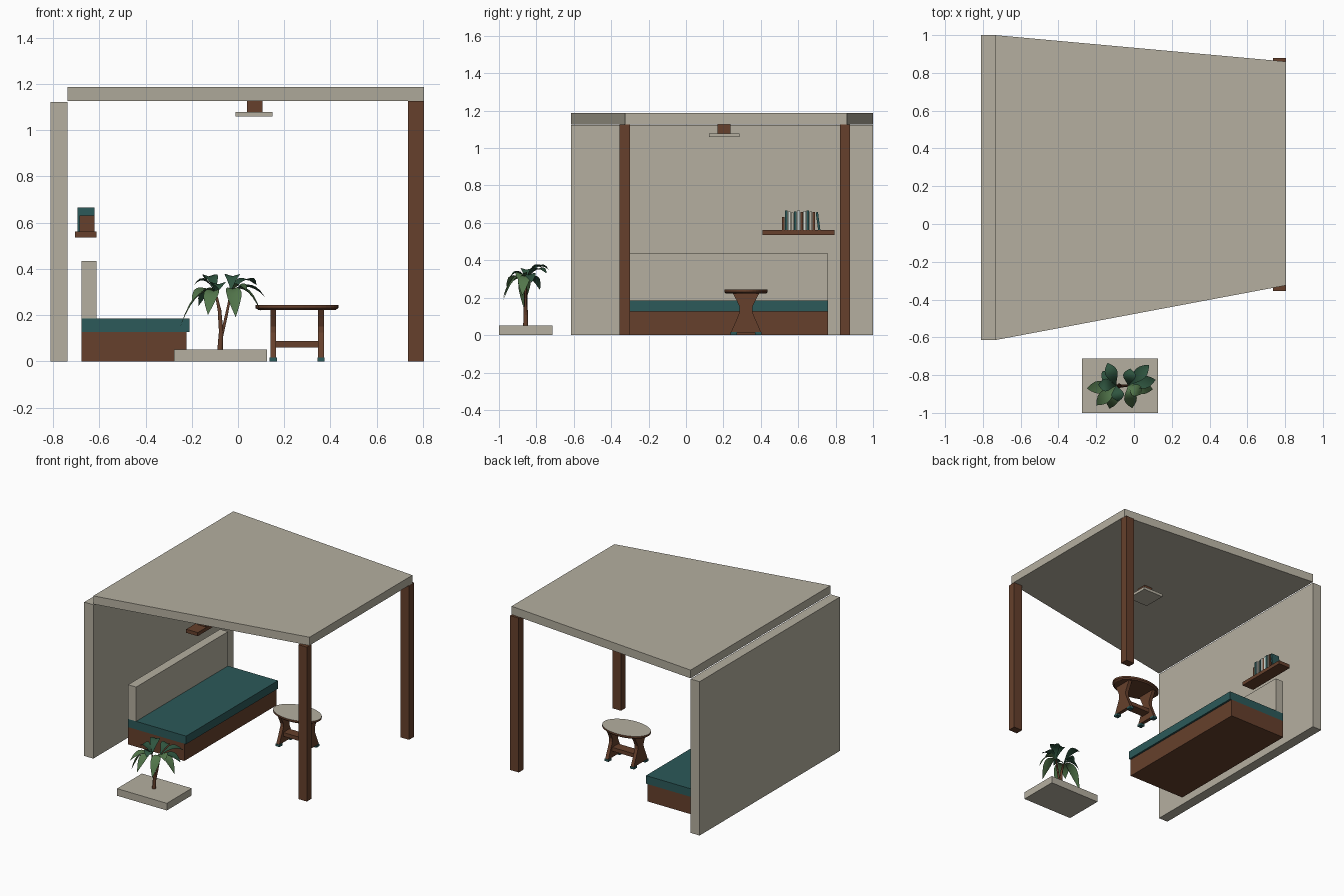
import bpy, bmesh, math
from mathutils import Vector, Matrix

cube = bpy.data.objects.get("Cube")
if cube:
    bpy.data.objects.remove(cube, do_unlink=True)


def material(name, color):
    m = bpy.data.materials.new(name)
    m.use_nodes = True
    m.diffuse_color = (*color, 1)
    m.node_tree.nodes["Principled BSDF"].inputs["Base Color"].default_value = (*color, 1)
    return m


CREAM = material("warm stone", (0.46, 0.43, 0.35))
BROWN = material("brown wood", (0.133, 0.051, 0.025))
TEAL = material("teal fabric", (0.025, 0.1, 0.1))
PALE = material("pale paper", (0.62, 0.68, 0.64))
DARK = material("dark leaf", (0.028, 0.09, 0.05))
LIGHT = material("light leaf", (0.085, 0.18, 0.07))


def finish(name, bm, *mats):
    bmesh.ops.recalc_face_normals(bm, faces=bm.faces)
    me = bpy.data.meshes.new(name)
    bm.to_mesh(me)
    bm.free()
    ob = bpy.data.objects.new(name, me)
    bpy.context.collection.objects.link(ob)
    for m in mats:
        me.materials.append(m)
    return ob


def box(name, x, y, z, mat):
    """Box from (min, max) pairs."""
    bm = bmesh.new()
    bmesh.ops.create_cube(bm, size=1)
    for v in bm.verts:
        v.co = [r[0] if c < 0 else r[1] for c, r in zip(v.co, (x, y, z))]
    return finish(name, bm, mat)


def prism(name, points, offset, mat):
    """Extrude a flat polygon along offset."""
    bm = bmesh.new()
    face = bm.faces.new([bm.verts.new(p) for p in points])
    ext = bmesh.ops.extrude_face_region(bm, geom=[face])
    verts = [g for g in ext["geom"] if isinstance(g, bmesh.types.BMVert)]
    bmesh.ops.translate(bm, verts=verts, vec=offset)
    return finish(name, bm, mat)


# Shelter: wall, tapering roof, two posts
box("wall", (-0.81, -0.737), (-0.615, 1), (0, 1.122), CREAM)
prism("roof", [(-0.737, -0.615, 1.127), (0.805, -0.325, 1.127),
               (0.805, 0.86, 1.127), (-0.737, 1, 1.127)], (0, 0, 0.06), CREAM)
for name, y in (("front_post", -0.355), ("back_post", 0.823)):
    box(name, (0.735, 0.804), (y, y + 0.055), (0, 1.126), BROWN)

# Ceiling lamp
box("lamp_stem", (0.04, 0.105), (0.168, 0.238), (1.078, 1.127), BROWN)
box("lamp_plate", (-0.01, 0.15), (0.122, 0.286), (1.058, 1.078), CREAM)

# Daybed
bed_y = (-0.3, 0.76)
box("bed_base", (-0.677, -0.223), bed_y, (0, 0.126), BROWN)
box("bed_cushion", (-0.677, -0.209), bed_y, (0.126, 0.185), TEAL)
box("bed_backrest", (-0.677, -0.612), bed_y, (0.185, 0.435), CREAM)

# Wall shelf and a row of books, the last one leaning
box("shelf", (-0.705, -0.612), (0.41, 0.795), (0.535, 0.561), BROWN)
y = 0.512
books = [(BROWN, 0.07), (TEAL, 0.104), (PALE, 0.1), (CREAM, 0.094), (TEAL, 0.1), (PALE, 0.104),
         (BROWN, 0.096), (PALE, 0.102), (TEAL, 0.104), (CREAM, 0.1), (BROWN, 0.098)]
for i, (mat, h) in enumerate(books):
    box(f"book_{i + 1}", (-0.695 if mat == TEAL else -0.685, -0.62),
        (y, y + 0.014), (0.561, 0.561 + h), mat)
    y += 0.0165
lean = [(-0.685, y + dy, z) for dy, z in ((0.013, 0.561), (0.025, 0.563), (0.012, 0.658), (0, 0.656))]
prism("leaning_book", lean, (0.065, 0, 0), TEAL)

# Side table: oval top, waisted slab legs, feet, stretcher
tx, ty = 0.255, 0.321
bm = bmesh.new()
bmesh.ops.create_cone(bm, cap_ends=True, segments=40, radius1=0.93, radius2=1, depth=0.008)
top = max(bm.faces, key=lambda f: f.calc_center_median().z)
ext = bmesh.ops.extrude_face_region(bm, geom=[top])
bmesh.ops.translate(bm, verts=[g for g in ext["geom"] if isinstance(g, bmesh.types.BMVert)], vec=(0, 0, 0.013))
bmesh.ops.delete(bm, geom=[top], context='FACES_ONLY')
bmesh.ops.transform(bm, verts=bm.verts, matrix=Matrix.Translation((tx, ty, 0.226)) @ Matrix.Diagonal((0.179, 0.115, 1, 1)))
table_top = finish("table_top", bm, BROWN, CREAM)
for p in table_top.data.polygons:
    p.material_index = int(p.normal.z > 0.9)

half = [(0.08, 0.015), (0.072, 0.035), (0.048, 0.09), (0.034, 0.125),
        (0.034, 0.15), (0.05, 0.185), (0.07, 0.222)]
for side, x in (("right", 0.14), ("left", 0.346)):
    outline = [(x, ty + w, z) for w, z in half] + [(x, ty - w, z) for w, z in reversed(half)]
    prism(f"table_{side}_leg", outline, (0.025, 0, 0), BROWN)
    for end, s in (("front", -1), ("back", 1)):
        fy = ty + s * 0.066
        box(f"table_{side}_{end}_foot", (x - 0.003, x + 0.028), (fy - 0.017, fy + 0.017), (0, 0.016), TEAL)
box("table_stretcher", (0.163, 0.348), (ty - 0.035, ty + 0.035), (0.06, 0.088), BROWN)

# Planter slab
box("planter", (-0.276, 0.126), (-1, -0.713), (0, 0.052), CREAM)


# Plant stems
def stem(name, points, radii):
    cu = bpy.data.curves.new(name, 'CURVE')
    cu.dimensions = '3D'
    cu.bevel_depth = 1
    cu.bevel_resolution = 1
    cu.use_fill_caps = True
    sp = cu.splines.new('POLY')
    sp.points.add(len(points) - 1)
    for p, co, r in zip(sp.points, points, radii):
        p.co = (*co, 1)
        p.radius = r
    ob = bpy.data.objects.new(name, cu)
    bpy.context.collection.objects.link(ob)
    cu.materials.append(BROWN)


left_head = Vector((-0.095, -0.855, 0.29))
right_head = Vector((-0.03, -0.855, 0.3))
stem("trunk", [(-0.078, -0.857, 0.04), (-0.073, -0.857, 0.13), (-0.08, -0.857, 0.22), left_head],
     (0.014, 0.011, 0.009, 0.005))
stem("branch", [(-0.073, -0.857, 0.1), (-0.05, -0.857, 0.2), right_head], (0.008, 0.007, 0.005))


# Arching pointed leaves
def leaf(name, base, tip, mat, width=0.033):
    tip = Vector(tip)
    ctrl = (base + tip) / 2
    ctrl.z = max(base.z, tip.z) + 0.055
    side = (tip - base).cross(Vector((0, 0, 1))).normalized()
    bm = bmesh.new()
    rows = []
    for i in range(8):
        t = i / 7
        c = base * (1 - t) ** 2 + ctrl * 2 * t * (1 - t) + tip * t * t
        w = width * math.sin(math.pi * t ** 1.3) + 0.002 * (1 - t)
        fold = Vector((0, 0, w * 0.3))
        rows.append([bm.verts.new(p) for p in (c - side * w + fold, c, c + side * w + fold)])
    for a, b in zip(rows, rows[1:]):
        for k in range(2):
            bm.faces.new((a[k], a[k + 1], b[k + 1], b[k]))
    bmesh.ops.remove_doubles(bm, verts=bm.verts, dist=0.0001)
    ob = finish(name, bm, mat)
    if sum(p.normal.z for p in ob.data.polygons) < 0:
        ob.data.flip_normals()
    ob.data.shade_smooth()


left_tips = [(-0.25, -0.87, 0.15), (-0.19, -0.85, 0.33), (-0.14, -0.735, 0.35), (-0.2, -0.96, 0.26),
             (-0.13, -0.978, 0.2), (-0.08, -0.94, 0.31), (-0.17, -0.78, 0.24)]
right_tips = [(-0.01, -0.975, 0.19), (0.08, -0.745, 0.33), (0.115, -0.825, 0.28), (0.1, -0.875, 0.21),
              (-0.02, -0.765, 0.35), (0.04, -0.9, 0.3)]
tips = [(left_head, t) for t in left_tips] + [(right_head, t) for t in right_tips]
for i, (head, tip) in enumerate(tips):
    pale = tip[1] < -0.86 and i % 4 != 1
    leaf(f"leaf_{i + 1}", head, tip, LIGHT if pale else DARK)
